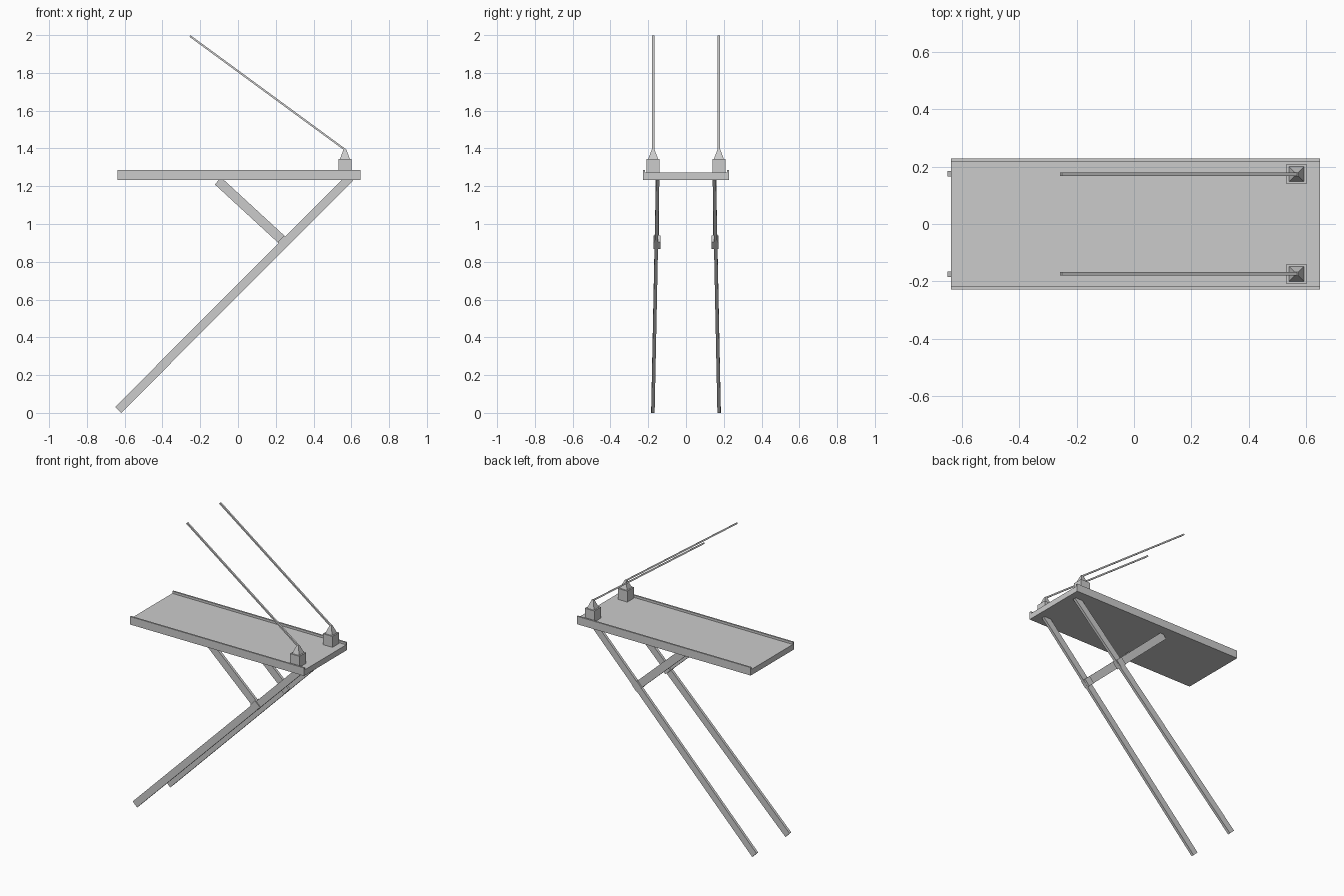
import bpy, math
from mathutils import Vector, Matrix

if "Cube" in bpy.data.objects:
    bpy.data.objects.remove(bpy.data.objects["Cube"])


def new_object(name, verts, faces):
    mesh = bpy.data.meshes.new(name)
    mesh.from_pydata(verts, [], faces)
    mesh.update()
    obj = bpy.data.objects.new(name, mesh)
    bpy.context.collection.objects.link(obj)
    return obj


def frustum(name, center, bottom, top, z0, z1):
    """Square block or pyramid between two heights, given half widths (x, y)."""
    cx, cy = center
    signs = [(-1, -1), (1, -1), (1, 1), (-1, 1)]
    verts = [(cx + sx * h[0], cy + sy * h[1], z)
             for h, z in ((bottom, z0), (top, z1)) for sx, sy in signs]
    faces = [(3, 2, 1, 0), (4, 5, 6, 7)]
    faces += [(i, (i + 1) % 4, (i + 1) % 4 + 4, i + 4) for i in range(4)]
    return new_object(name, verts, faces)


def bar(name, a, b, depth, width):
    """Rectangular bar from a to b; width runs along y."""
    a, b = Vector(a), Vector(b)
    d = (b - a).normalized()
    u = d.cross(Vector((0, 1, 0))).normalized()
    v = u.cross(d)
    obj = frustum(name, (0, 0), (depth / 2, width / 2), (depth / 2, width / 2),
                  0, (b - a).length)
    rot = Matrix((u, -v, d)).transposed()
    if rot.determinant() < 0:
        rot = Matrix((u, v, d)).transposed()
    obj.data.transform(Matrix.Translation(a) @ rot.to_4x4())
    return obj


# Deck slab
deck_x, deck_half = 0.005, 0.643
frustum("deck", (deck_x, 0), (deck_half, 0.228), (deck_half, 0.228), 1.234, 1.272)

for side, s in (("front", -1), ("back", 1)):
    # Raised lip along the deck edge
    frustum(side + "_deck_lip", (deck_x, s * 0.2225), (deck_half, 0.0055),
            (deck_half, 0.0055), 1.268, 1.287)

    # Cable anchor: block with a pyramid cap
    p = (0.566, s * 0.174)
    frustum(side + "_anchor_block", p, (0.035, 0.035), (0.035, 0.035), 1.27, 1.345)
    frustum(side + "_anchor_cap", p, (0.026, 0.026), (0.006, 0.006), 1.345, 1.398)

    # Suspension cable
    bar(side + "_cable", (0.567, s * 0.174, 1.393), (-0.254, s * 0.174, 1.995),
        0.010, 0.012)

    # Long slanted leg
    bar(side + "_leg", (-0.634, s * 0.175, 0.016), (0.592, s * 0.150, 1.245),
        0.045, 0.018)

    # Short brace and the sleeve where it meets the leg
    y = s * 0.153
    bar(side + "_brace", (0.262, y, 0.889), (-0.106, y, 1.228), 0.050, 0.018)
    bar(side + "_brace_sleeve", (0.2645, y, 0.8865), (0.227, y, 0.921), 0.052, 0.038)
